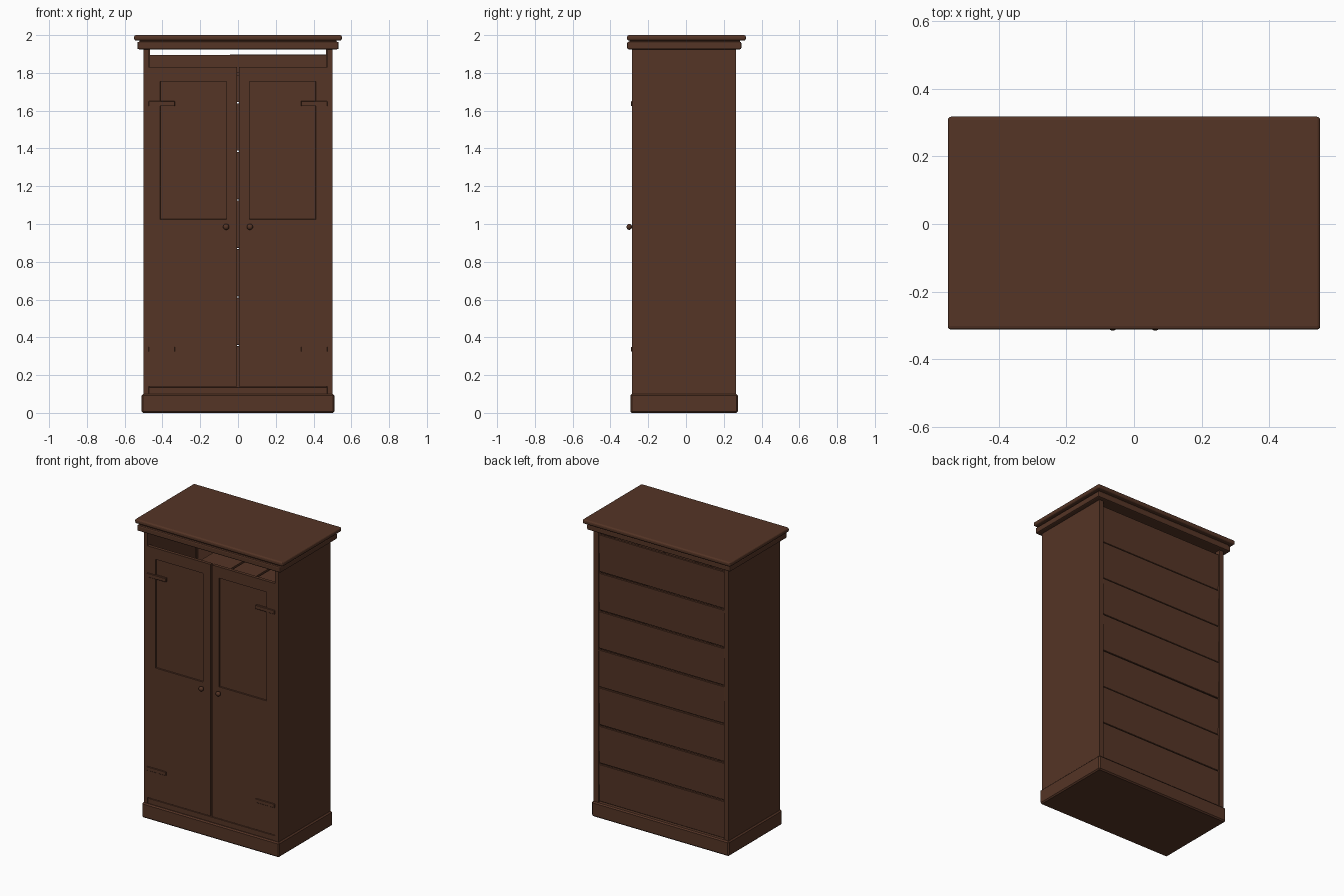
import bpy, bmesh, random
from mathutils import Matrix

random.seed(4)
if "Cube" in bpy.data.objects:
    bpy.data.objects.remove(bpy.data.objects["Cube"])


def make_material(name, rgb):
    mat = bpy.data.materials.new(name)
    mat.use_nodes = True
    mat.diffuse_color = (*rgb, 1)
    mat.node_tree.nodes["Principled BSDF"].inputs["Base Color"].default_value = (*rgb, 1)
    return mat


wood = make_material("dark brown wood", (0.09, 0.035, 0.019))


def add_object(name, bm):
    mesh = bpy.data.meshes.new(name)
    bm.to_mesh(mesh)
    bm.free()
    mesh.materials.append(wood)
    obj = bpy.data.objects.new(name, mesh)
    bpy.context.collection.objects.link(obj)
    return obj


def box(name, x, y, z, bevel=0, segments=1):
    """Box spanning the given (low, high) pairs, with optional bevelled edges."""
    bm = bmesh.new()
    bmesh.ops.create_cube(bm, size=1)
    for v in bm.verts:
        for i, (low, high) in enumerate((x, y, z)):
            v.co[i] = high if v.co[i] > 0 else low
    obj = add_object(name, bm)
    if bevel:
        mod = obj.modifiers.new("Bevel", "BEVEL")
        mod.width = bevel
        mod.segments = segments
    return obj


def door(name, side):
    """Door leaf with two recessed panels."""
    xs = sorted(side * x for x in (0.006, 0.06, 0.412, 0.473))
    zs = (0.14, 0.21, 0.945, 1.025, 1.755, 1.83)
    bm = bmesh.new()
    grid = [[bm.verts.new((x, -0.285, z)) for x in xs] for z in zs]
    panels = []
    for row in range(len(zs) - 1):
        for col in range(len(xs) - 1):
            face = bm.faces.new((grid[row][col], grid[row][col + 1],
                                 grid[row + 1][col + 1], grid[row + 1][col]))
            if col == 1 and row in (1, 3):
                panels.append(face)
    for face in panels:
        bmesh.ops.inset_region(bm, faces=[face], thickness=0.002, depth=-0.008)
    obj = add_object(name, bm)
    mod = obj.modifiers.new("Thickness", "SOLIDIFY")
    mod.thickness = 0.022
    mod.offset = -1
    return obj


# Plinth and stepped cornice
box("plinth", (-0.51, 0.51), (-0.295, 0.275), (0, 0.1), 0.008)
box("cornice_lower", (-0.533, 0.533), (-0.312, 0.293), (1.925, 1.965), 0.008, 2)
box("cornice_neck", (-0.522, 0.522), (-0.3, 0.285), (1.96, 1.976))
box("cornice_top", (-0.55, 0.55), (-0.312, 0.317), (1.971, 2), 0.01, 3)

# Sides, doors and their fittings
for side, label in ((1, "left"), (-1, "right")):
    def span(a, b):
        return sorted((side * a, side * b))

    box(label + "_side", span(0.473, 0.5), (-0.285, 0.265), (0.09, 1.93))
    box(label + "_back_stile", span(0.467, 0.499), (0.225, 0.264), (0.1, 1.925))
    door(label + "_door", side)
    for z in (0.337, 1.637):
        box(label + "_hinge", span(0.333, 0.474), (-0.291, -0.276),
            (z - 0.013, z + 0.013), 0.002)

    # Knob with a short neck
    bm = bmesh.new()
    place = Matrix.Translation((side * 0.063, -0.301, 0.985))
    bmesh.ops.create_uvsphere(bm, u_segments=20, v_segments=12, radius=0.016,
                              matrix=place @ Matrix.Diagonal((1, 0.85, 1, 1)))
    bmesh.ops.create_cone(bm, cap_ends=True, segments=16, radius1=0.008, radius2=0.008,
                          depth=0.024, matrix=Matrix.Translation((0, 0.01, 0)) @ place
                          @ Matrix.Rotation(1.5708, 4, "X"))
    knob = add_object(label + "_knob", bm)
    bpy.ops.object.select_all(action="DESELECT")
    knob.select_set(True)
    bpy.context.view_layer.objects.active = knob
    bpy.ops.object.shade_smooth_by_angle()

# Rail below the doors
box("bottom_rail", (-0.473, 0.473), (-0.282, -0.255), (0.095, 0.136), 0.002)

# Horizontal back boards with narrow, slightly uneven gaps
pitch = 0.257
for i in range(7):
    low = 0.1 + i * pitch
    board = box("back_board", (-0.472, 0.472), (-0.008, 0.008),
                (-pitch / 2 + 0.003, pitch / 2 - 0.003), 0.002)
    board.location = (0, 0.247 + random.uniform(-0.002, 0.002), low + pitch / 2)
    board.rotation_euler = (-0.02, random.uniform(-0.002, 0.002), 0)

# Slatted upper shelf inside
for a, b in ((-0.12, 0.1), (0.115, 0.29), (0.305, 0.472)):
    box("inner_shelf_slat", (a, b), (-0.255, 0.235), (1.785, 1.805))
